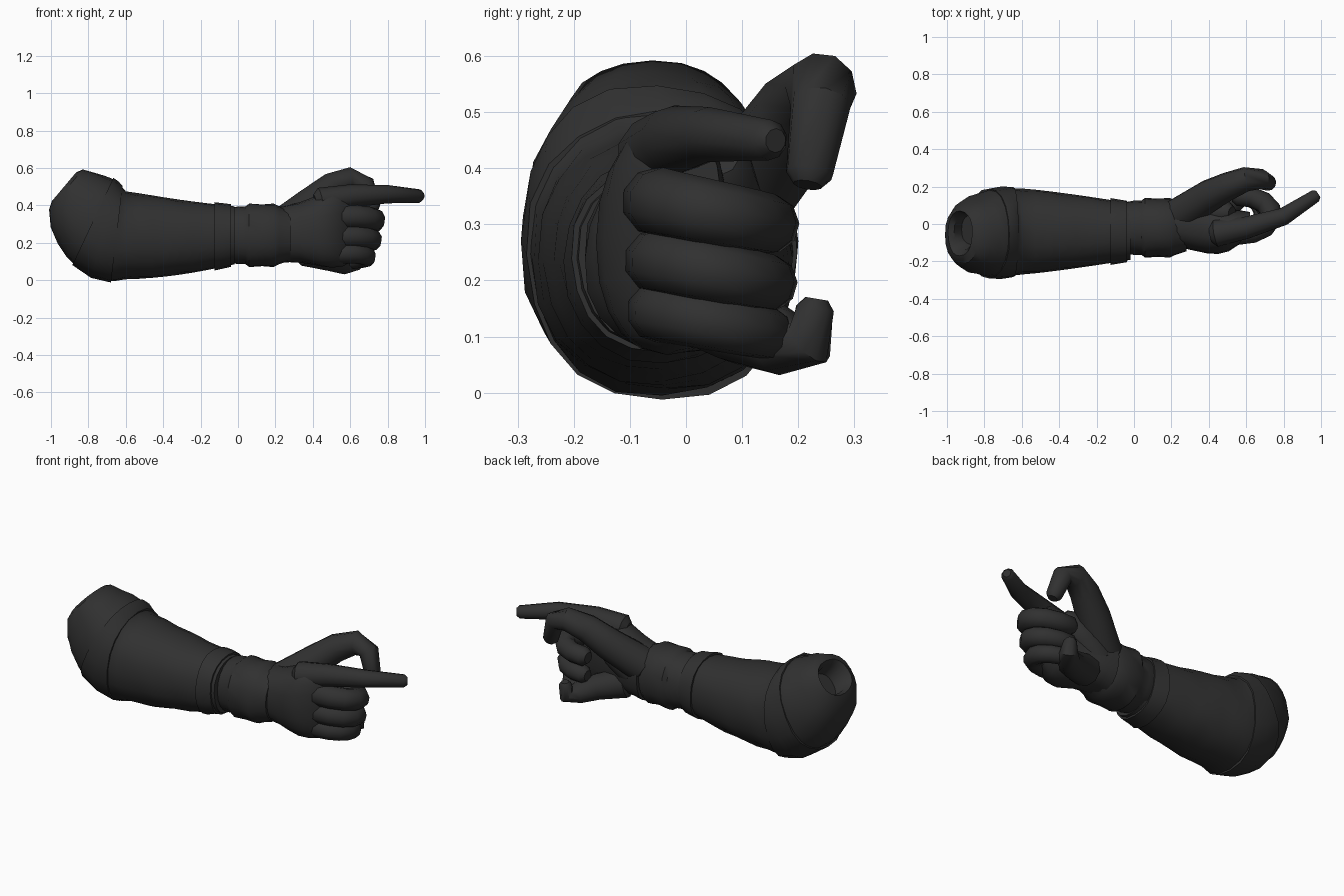
import bpy, bmesh, math
from mathutils import Vector

cube = bpy.data.objects.get("Cube")
if cube:
    bpy.data.objects.remove(cube)

cloth = bpy.data.materials.new("charcoal cloth")
cloth.use_nodes = True
COLOUR = (.03, .03, .03, 1)
cloth.diffuse_color = COLOUR
shader = cloth.node_tree.nodes["Principled BSDF"]
shader.inputs["Base Color"].default_value = COLOUR
shader.inputs["Roughness"].default_value = .8


def skin(name, rings):
    """Bridge a list of point rings into a closed, smooth-shaded surface."""
    bm = bmesh.new()
    loops = [[bm.verts.new(point) for point in ring] for ring in rings]
    count = len(loops[0])
    for near, far in zip(loops, loops[1:]):
        for i in range(count):
            j = (i + 1) % count
            bm.faces.new((near[i], near[j], far[j], far[i]))
    bm.faces.new(loops[0][::-1])
    bm.faces.new(loops[-1])
    bmesh.ops.recalc_face_normals(bm, faces=bm.faces)
    mesh = bpy.data.meshes.new(name)
    bm.to_mesh(mesh)
    bm.free()
    mesh.materials.append(cloth)
    part = bpy.data.objects.new(name, mesh)
    bpy.context.collection.objects.link(part)
    bpy.ops.object.select_all(action='DESELECT')
    part.select_set(True)
    bpy.context.view_layer.objects.active = part
    bpy.ops.object.shade_smooth_by_angle(angle=math.radians(40))


def sections(name, rows, crease=.01, count=20, power=.9):
    """Loft rows of (x, y, z, half width, half height, lean) along the arm."""
    rings = []
    for k, (x, y, z, width, height, lean) in enumerate(rows):
        ring = []
        for i in range(count):
            turn = math.tau * i / count
            c, s = math.cos(turn), math.sin(turn)
            fold = 1 + crease * (math.sin(3 * turn + 2 * k) + math.sin(5 * turn - 2 * k))
            u = math.copysign(abs(c) ** power, c) * width * fold
            v = math.copysign(abs(s) ** power, s) * height * fold
            ring.append((x + v * math.sin(lean), y + u, z + v * math.cos(lean)))
        rings.append(ring)
    skin(name, rings)


def finger(name, path, base, tip, count=10):
    """Sweep a round section along a bent path, tapering to a blunt tip."""
    points = [Vector(p) for p in path]
    steps = len(points) - 1
    radii = [base + (tip - base) * i / steps for i in range(steps + 1)]
    start = (points[0] - points[1]).normalized() * base * .4
    end = (points[-1] - points[-2]).normalized() * tip * .5
    points = [points[0] + start, *points, points[-1] + end]
    radii = [base * .6, *radii, tip * .6]
    rings, side = [], Vector((0, 0, 1))
    for i, (point, radius) in enumerate(zip(points, radii)):
        ahead = points[min(i + 1, len(points) - 1)]
        along = (ahead - points[max(i - 1, 0)]).normalized()
        side = (side - along * side.dot(along)).normalized()
        other = along.cross(side)
        turns = [math.tau * j / count for j in range(count)]
        rings.append([point + (side * math.cos(t) + other * math.sin(t)) * radius
                      for t in turns])
    skin(name, rings)


def elbow(s, grow=1):
    """Section of the bend, from the upper rim (s = 0) to the forearm (s = 1)."""
    swell = math.sin(2.2 * s ** .8)
    return (.32 * s - .92, -.06 + .02 * s, .24 + .245 * (1 - s) ** 2,
            (.15 + .09 * swell) * grow, (.14 + .12 * swell) * grow,
            min(.7, .8 * (1 - s)))


def forearm(s, grow=1):
    """Section of the forearm, from the elbow (s = 0) to the cuff (s = 1)."""
    size = (1 - .34 * s ** 1.2) * grow
    return (.58 * s - .6, -.04, .24 - .01 * math.sin(math.pi * s),
            .23 * size, .235 * size, 0)


def band(name, shape, start, end, grow):
    """Raised strip that wraps part of the sleeve."""
    middle = (start + end) / 2
    sections(name, [shape(start, .9), shape(start, grow), shape(middle, grow),
                    shape(end, grow), shape(end, .9)])


# Sleeve: shallow opening with a rounded rim, bent elbow, forearm, closed cuff
opening = [(-.87, -.03, .43, .08, .08, .7), (-.91, -.04, .48, .1, .08, .7),
           (-.93, -.05, .5, .12, .1, .7)]
sections("sleeve", opening
         + [elbow(i / 8) for i in range(8)]
         + [forearm(i / 8) for i in range(9)]
         + [forearm(1, .8)])
band("elbow_fold", elbow, .45, .85, 1.03)
band("cuff_strap", forearm, .82, .97, 1.06)

# Glove wrist with a padded band
wrist = ((-.05, .14), (0, .15), (.04, .15), (.06, .165), (.13, .16),
         (.19, .165), (.22, .15), (.28, .13))
sections("glove_wrist", [(x, -.02, .24, r * .97, r * 1.03, 0) for x, r in wrist])


def palm(s):
    """Section of the hand, from the wrist (s = 0) to the knuckles (s = 1)."""
    shift = math.sin(math.pi * s ** 1.5)
    return (.22 + .4 * s, .01 - .045 * shift, .243 + .045 * s,
            .135 * (1 - .6 * s ** 4), .15 + .06 * math.sin(2.6 * s * s), 0)


# Palm, with the back of the hand facing the front
sections("palm", [palm(i / 7) for i in range(8)], power=.85)

# Pointing finger, bent thumb and the web of muscle joining them
finger("index_finger", [(.44, -.05, .42), (.6, -.02, .45), (.8, .04, .46), (.97, .15, .45)],
       base=.075, tip=.036)
finger("thumb", [(.25, .05, .3), (.4, .15, .42), (.5, .2, .5), (.6, .24, .54),
                 (.68, .24, .51), (.72, .22, .39)], base=.1, tip=.043)
finger("thumb_web", [(.3, .04, .26), (.4, .07, .33), (.5, .06, .4)], base=.1, tip=.06)

# Curled fingers follow one arc, each with its own height, reach and thickness
for name, height, reach, thick in (("middle_finger", .33, .165, .066),
                                   ("ring_finger", .225, .15, .062),
                                   ("little_finger", .135, .12, .057)):
    arc = []
    for i in range(9):
        turn = math.radians(27 * i - 120)
        y = .05 + .1 * math.sin(turn)
        arc.append((.57 + reach * math.cos(turn), y, height - .2 * y))
    finger(name, arc, base=thick, tip=thick * .8)

# Lower edge of the palm curling out and up
finger("palm_edge", [(.36, .04, .16), (.5, .1, .12), (.58, .17, .09),
                     (.62, .22, .09), (.62, .23, .15)], base=.085, tip=.035)
